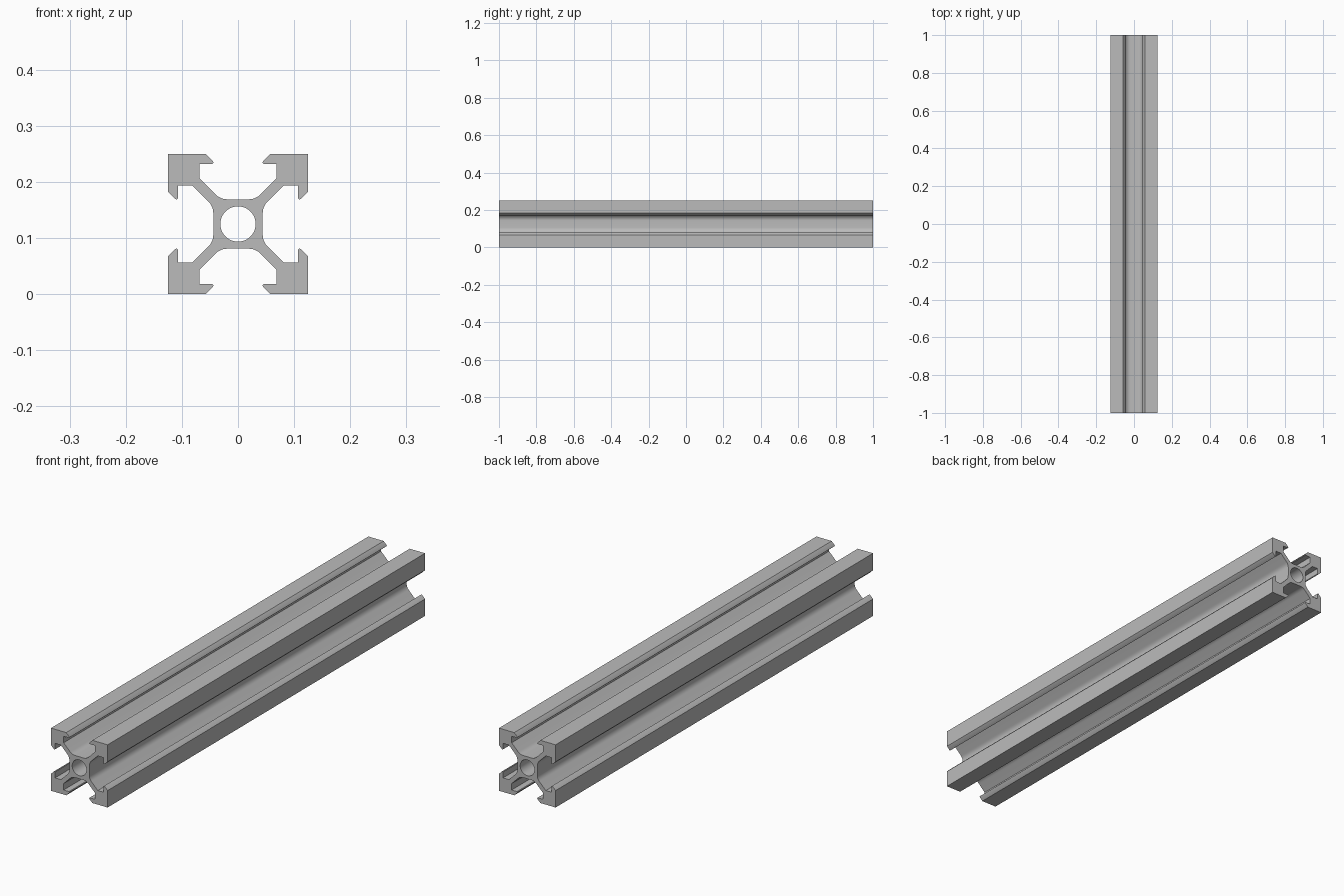
import bpy, bmesh
from math import sin, cos, pi, tan, radians

cube = bpy.data.objects.get("Cube")
if cube:
    bpy.data.objects.remove(cube)

HALF = 0.125      # half width of the square section
LENGTH = 2.0
CORE = 0.044      # half width of the core
BORE = 0.0315     # bore radius
WEB = 0.0125      # offset of the web face from the diagonal
FILLET = 0.03
WALL, LEDGE, LIP = 0.069, 0.107, 0.0435

# Half of one corner: core flat, fillet, web, slot wall, hooked lip
start = CORE - WEB - FILLET * tan(radians(22.5))
fillet = [(start + FILLET * sin(a), CORE + FILLET * (1 - cos(a)))
          for a in (radians(45) * i / 6 for i in range(7))]
half = [(0, CORE)] + fillet + [
    (WALL, WALL + WEB), (WALL, LEDGE), (LIP + 0.002, LEDGE),
    (LIP, LEDGE + 0.002), (LIP + 0.001, LEDGE + 0.005),
    (LIP + 0.014, HALF)]

# Full corner: mirror across the diagonal, then close along the bore
outer = half + [(HALF, HALF)] + [(z, x) for x, z in reversed(half)]
bore = [(BORE * cos(a), BORE * sin(a))
        for a in (pi / 2 * i / 10 for i in range(11))]
corner = outer + bore
seams = {len(outer) - 1, len(corner) - 1}

# Repeat the corner four times and sweep it along the length
bm = bmesh.new()
for quarter in range(4):
    c, s = round(cos(pi / 2 * quarter)), round(sin(pi / 2 * quarter))
    front, back = [
        [bm.verts.new((x * c - z * s, y, x * s + z * c + HALF)) for x, z in corner]
        for y in (-LENGTH / 2, LENGTH / 2)]
    bm.faces.new(front)
    bm.faces.new(reversed(back))
    for i in range(len(corner)):
        if i not in seams:
            j = (i + 1) % len(corner)
            bm.faces.new((front[j], front[i], back[i], back[j]))
bmesh.ops.remove_doubles(bm, verts=bm.verts, dist=1e-5)
bmesh.ops.recalc_face_normals(bm, faces=bm.faces)

mesh = bpy.data.meshes.new("slotted_rail")
bm.to_mesh(mesh)
bm.free()
rail = bpy.data.objects.new("slotted_rail", mesh)
bpy.context.collection.objects.link(rail)

# Plain grey metal
grey = bpy.data.materials.new("grey_metal")
grey.use_nodes = True
colour = (0.5, 0.5, 0.5, 1)
grey.diffuse_color = colour
grey.node_tree.nodes["Principled BSDF"].inputs["Base Color"].default_value = colour
mesh.materials.append(grey)

# Smooth fillets and bore, crisp edges elsewhere
bpy.ops.object.select_all(action='DESELECT')
rail.select_set(True)
bpy.context.view_layer.objects.active = rail
bpy.ops.object.shade_smooth_by_angle(angle=radians(30))
